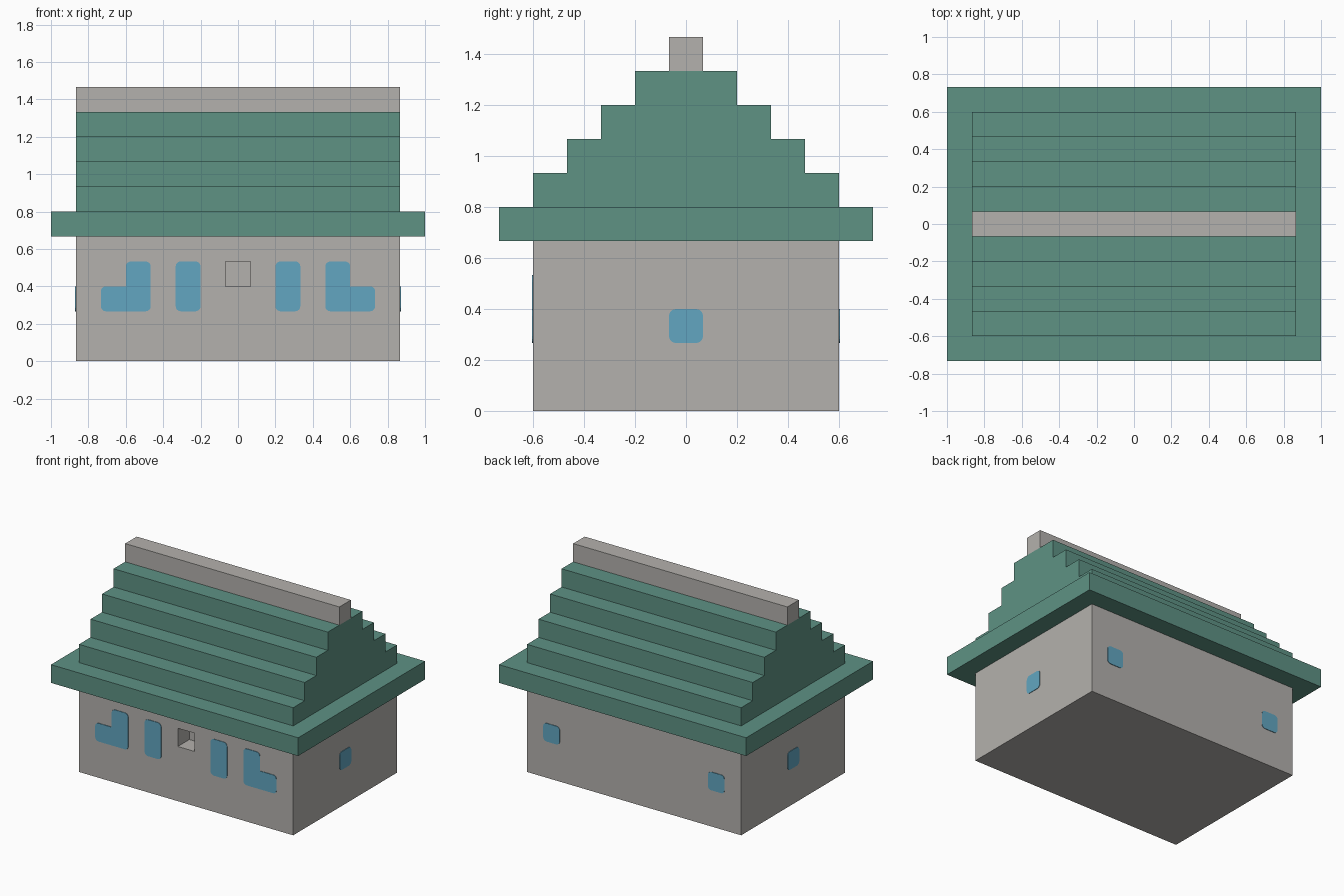
import bpy
import bmesh
from math import pi
from mathutils import Matrix, Vector

if "Cube" in bpy.data.objects:
    bpy.data.objects.remove(bpy.data.objects["Cube"], do_unlink=True)

U = 2 / 15  # one building block


def material(name, rgb):
    mat = bpy.data.materials.new(name)
    mat.use_nodes = True
    mat.diffuse_color = (*rgb, 1)
    mat.node_tree.nodes["Principled BSDF"].inputs["Base Color"].default_value = (*rgb, 1)
    return mat


STONE = material("warm grey stone", (0.456, 0.440, 0.418))
ROOF = material("green roof", (0.112, 0.287, 0.231))
GLASS = material("blue glass", (0.122, 0.381, 0.533))


def finish(bm, name, mat):
    bmesh.ops.recalc_face_normals(bm, faces=bm.faces)
    mesh = bpy.data.meshes.new(name)
    bm.to_mesh(mesh)
    bm.free()
    mesh.materials.append(mat)
    obj = bpy.data.objects.new(name, mesh)
    bpy.context.collection.objects.link(obj)
    return obj


def box(name, mat, size, centre):
    """Box measured in blocks."""
    bm = bmesh.new()
    bmesh.ops.create_cube(bm, size=U)
    bmesh.ops.scale(bm, vec=size, verts=bm.verts)
    bmesh.ops.translate(bm, vec=Vector(centre) * U, verts=bm.verts)
    return finish(bm, name, mat)


def prism(points, offset):
    """Extrude a flat outline along offset."""
    bm = bmesh.new()
    face = bm.faces.new([bm.verts.new(p) for p in points])
    return bm, face, Vector(offset)


def extrude(bm, face, offset):
    cap = bmesh.ops.extrude_face_region(bm, geom=[face], use_keep_orig=True)
    verts = [g for g in cap["geom"] if isinstance(g, bmesh.types.BMVert)]
    bmesh.ops.translate(bm, vec=offset, verts=verts)


def window(name, outline, distance, angle, sharp=()):
    """Thin rounded pane on the wall at the given distance, turned about z."""
    bm, face, offset = prism([(u * U, -distance * U, z * U) for u, z in outline], (0, -0.004, 0))
    corners = [v for v, p in zip(face.verts, outline) if p not in sharp]
    bmesh.ops.bevel(bm, geom=corners, offset=0.027, segments=4, profile=0.5, affect='VERTICES')
    extrude(bm, bm.faces[:][0], offset)
    bmesh.ops.rotate(bm, verts=bm.verts, cent=(0, 0, 0), matrix=Matrix.Rotation(angle, 3, 'Z'))
    return finish(bm, name, GLASS)


def rect(u, z, w, h):
    return [(u, z), (u + w, z), (u + w, z + h), (u, z + h)]


# Walls with a square recess in the front
walls = box("walls", STONE, (13, 9, 5), (0, 0, 2.5))
cutter = box("recess_cutter", STONE, (1, 2, 1), (0, -4.5, 3.5))
cutter.hide_render = True
cut = walls.modifiers.new("recess", 'BOOLEAN')
cut.operation = 'DIFFERENCE'
cut.solver = 'EXACT'
cut.object = cutter
bpy.context.view_layer.objects.active = walls
bpy.ops.object.modifier_apply(modifier=cut.name)
bpy.data.objects.remove(cutter, do_unlink=True)

# Overhanging eaves
box("eaves", ROOF, (15, 11, 1), (0, 0, 5.5))

# Stepped gable roof
side = []
for step in range(4):
    half = 4.5 - step
    side += [(half, 6 + step), (half, 7 + step)]
profile = side + [(-y, z) for y, z in reversed(side)]
bm, face, offset = prism([(-6.5 * U, y * U, z * U) for y, z in profile], (13 * U, 0, 0))
extrude(bm, face, offset)
finish(bm, "stepped_roof", ROOF)

# Ridge beam
box("ridge_beam", STONE, (13, 1, 1), (0, 0, 10.5))

# Front windows, mirrored left and right
ell = [(3.5, 2), (5.5, 2), (5.5, 3), (4.5, 3), (4.5, 4), (3.5, 4)]
for label, s in (("left", 1), ("right", -1)):
    window(f"front_tall_window_{label}", [(s * u, z) for u, z in rect(1.5, 2, 1, 2)], 4.5, 0)
    window(f"front_corner_window_{label}", [(s * u, z) for u, z in ell], 4.5, 0,
           sharp=((s * 4.5, 3),))
    # Small back and side windows
    window(f"back_window_{label}", [(s * u, z) for u, z in rect(4.5, 2, 1, 1)], 4.5, pi)
    window(f"side_window_{label}", rect(-0.5, 2, 1, 1), 6.5, s * pi / 2)
